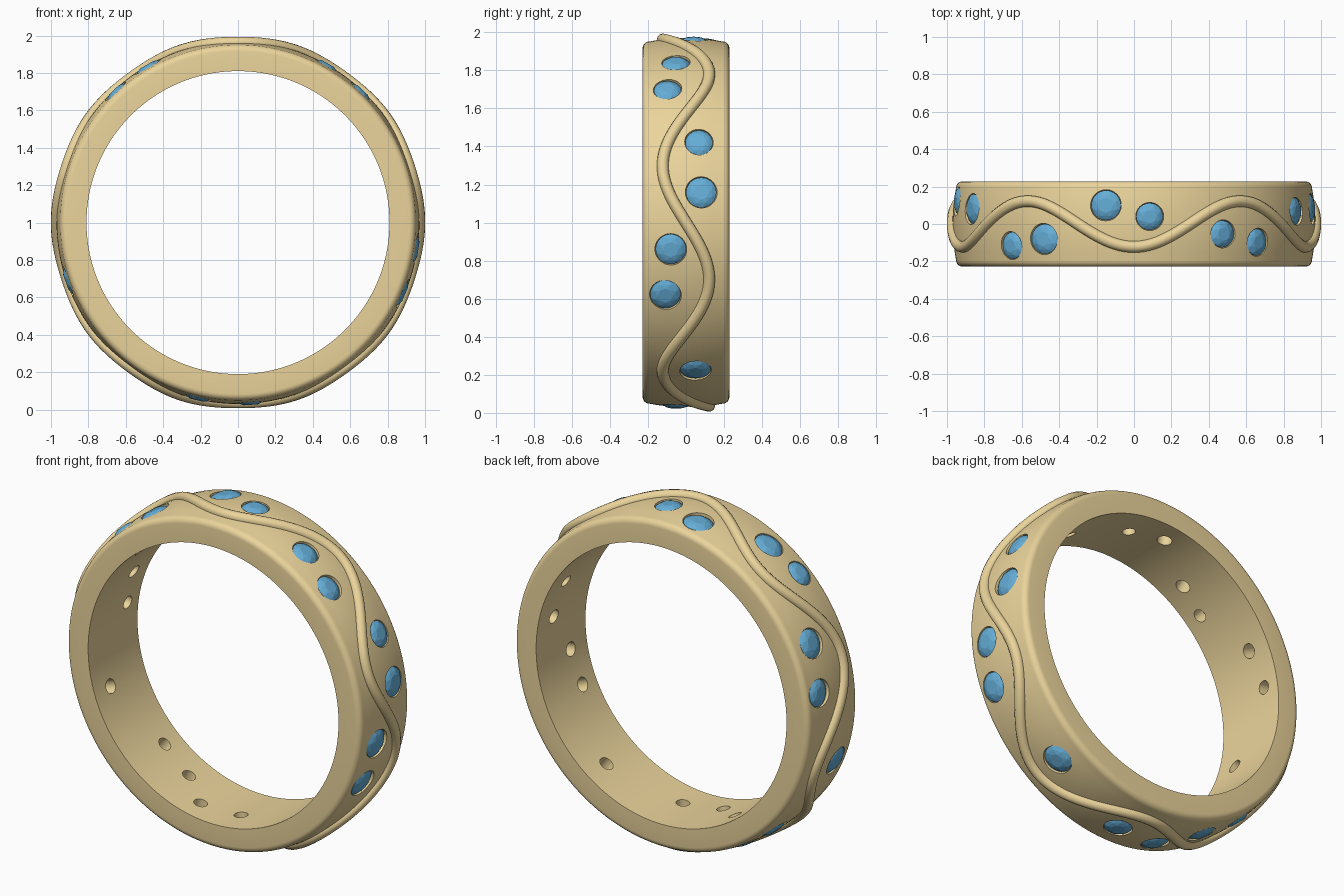
import bpy, bmesh
from math import sin, cos, pi, radians
from mathutils import Matrix, Vector

if "Cube" in bpy.data.objects:
    bpy.data.objects.remove(bpy.data.objects["Cube"])


def material(name, col):
    m = bpy.data.materials.new(name)
    m.diffuse_color = (*col, 1)
    m.use_nodes = True
    m.node_tree.nodes["Principled BSDF"].inputs["Base Color"].default_value = m.diffuse_color
    return m


gold = material("gold", (0.83, 0.66, 0.33))
blue = material("blue_stone", (0.13, 0.42, 0.68))


def dome(y):
    """Outer radius of the band at width position y."""
    return 0.97 - 0.5 * y * y


def make_object(name, bm, mat):
    bmesh.ops.recalc_face_normals(bm, faces=bm.faces)
    me = bpy.data.meshes.new(name)
    bm.to_mesh(me)
    bm.free()
    me.materials.append(mat)
    ob = bpy.data.objects.new(name, me)
    bpy.context.collection.objects.link(ob)
    return ob


def lathe(bm, profile, n, mat, closed=False):
    """Spin (radius, height) points round local z; cap the ends if open."""
    rings = [[bm.verts.new(mat @ Vector((r * cos(2 * pi * i / n), r * sin(2 * pi * i / n), h)))
              for i in range(n)] for r, h in profile]
    pairs = list(zip(rings, rings[1:]))
    if closed:
        pairs.append((rings[-1], rings[0]))
    else:
        bm.faces.new(rings[0][::-1])
        bm.faces.new(rings[-1])
    for a, b in pairs:
        for i in range(n):
            j = (i + 1) % n
            bm.faces.new((a[i], a[j], b[j], b[i]))


def smooth(ob, angle=35):
    bpy.ops.object.select_all(action='DESELECT')
    ob.select_set(True)
    bpy.context.view_layer.objects.active = ob
    bpy.ops.object.shade_smooth_by_angle(angle=radians(angle))


# Band: domed outside, rounded outer edges, sharp inner edges
W, F = 0.228, 0.035
half = [(dome(W - F) - F + F * sin(a), W - F + F * cos(a))
        for a in [k * pi / 12 for k in range(6)]]
mid = [(dome(y), y) for y in [(W - F) * (1 - k / 5) for k in range(11)]]
profile = [(0.81, W)] + half + mid + [(r, -h) for r, h in half[::-1]] + [(0.81, -W)]
bm = bmesh.new()
lathe(bm, profile, 180, Matrix.Translation((0, 0, 1)) @ Matrix.Rotation(-pi / 2, 4, 'X'), True)
band = make_object("band", bm, gold)

# Stones: (angle from the top in degrees, y, radius)
stones = [(-9, 0.10, 0.08), (5, 0.04, 0.072), (29.5, -0.053, 0.072), (43.3, -0.097, 0.072),
          (64, 0.068, 0.072), (80.5, 0.08, 0.08), (98.4, -0.08, 0.08), (113.3, -0.108, 0.08),
          (143.7, 0.05, 0.08), (176, -0.052, 0.075), (193, -0.085, 0.075), (206, 0.055, 0.075),
          (221.5, 0.09, 0.075), (251, -0.083, 0.08), (280, 0.12, 0.075), (296, 0.08, 0.08),
          (317, -0.115, 0.072), (330, -0.08, 0.08)]


def frame(deg, y):
    return (Matrix.Translation((0, y, 1)) @ Matrix.Rotation(radians(deg), 4, 'Y')
            @ Matrix.Translation((0, 0, dome(y))))


# Seats: flared holes drilled through the band
bm = bmesh.new()
for deg, y, r in stones:
    s = r * 1.04
    lathe(bm, [(r * 0.5, -0.25), (r * 0.5, -0.075), (s, -0.02), (s, 0.06)], 32, frame(deg, y))
cutter = make_object("seat_cutter", bm, gold)
cutter.hide_render = True
mod = band.modifiers.new("seats", 'BOOLEAN')
mod.operation = 'DIFFERENCE'
mod.solver = 'EXACT'
mod.object = cutter
bpy.context.view_layer.objects.active = band
bpy.ops.object.modifier_apply(modifier=mod.name)
bpy.data.objects.remove(cutter)
smooth(band)

# Faceted stones: hull of table, crown, girdle and culet points
for k, (deg, y, r) in enumerate(stones):
    bm = bmesh.new()
    M = frame(deg, y)
    for n, rad, h, off in ((8, 0.5, 0.008, 0), (8, 0.78, 0.001, 0.5), (24, 1.0, -0.012, 0),
                           (24, 1.0, -0.016, 0), (8, 0.5, -0.055, 0), (1, 0.0, -0.085, 0)):
        for i in range(n):
            a = 2 * pi * (i + off) / n
            bm.verts.new(M @ Vector((r * rad * cos(a), r * rad * sin(a), h)))
    bmesh.ops.convex_hull(bm, input=bm.verts[:])
    make_object(f"stone_{k + 1}", bm, blue)

# Wavy wire: five waves round the band
N = 240
cu = bpy.data.curves.new("wave_wire", 'CURVE')
cu.dimensions = '3D'
cu.bevel_depth = 0.031
cu.bevel_resolution = 4
sp = cu.splines.new('POLY')
sp.points.add(N - 1)
sp.use_cyclic_u = True
for i, p in enumerate(sp.points):
    a = 2 * pi * i / N
    y = -0.122 * cos(5 * a)
    p.co = (dome(y) * sin(a), y, 1 + dome(y) * cos(a), 1)
cu.materials.append(gold)
wire = bpy.data.objects.new("wave_wire", cu)
bpy.context.collection.objects.link(wire)
bpy.ops.object.select_all(action='DESELECT')
wire.select_set(True)
bpy.context.view_layer.objects.active = wire
bpy.ops.object.convert(target='MESH')
smooth(bpy.context.object, 60)
